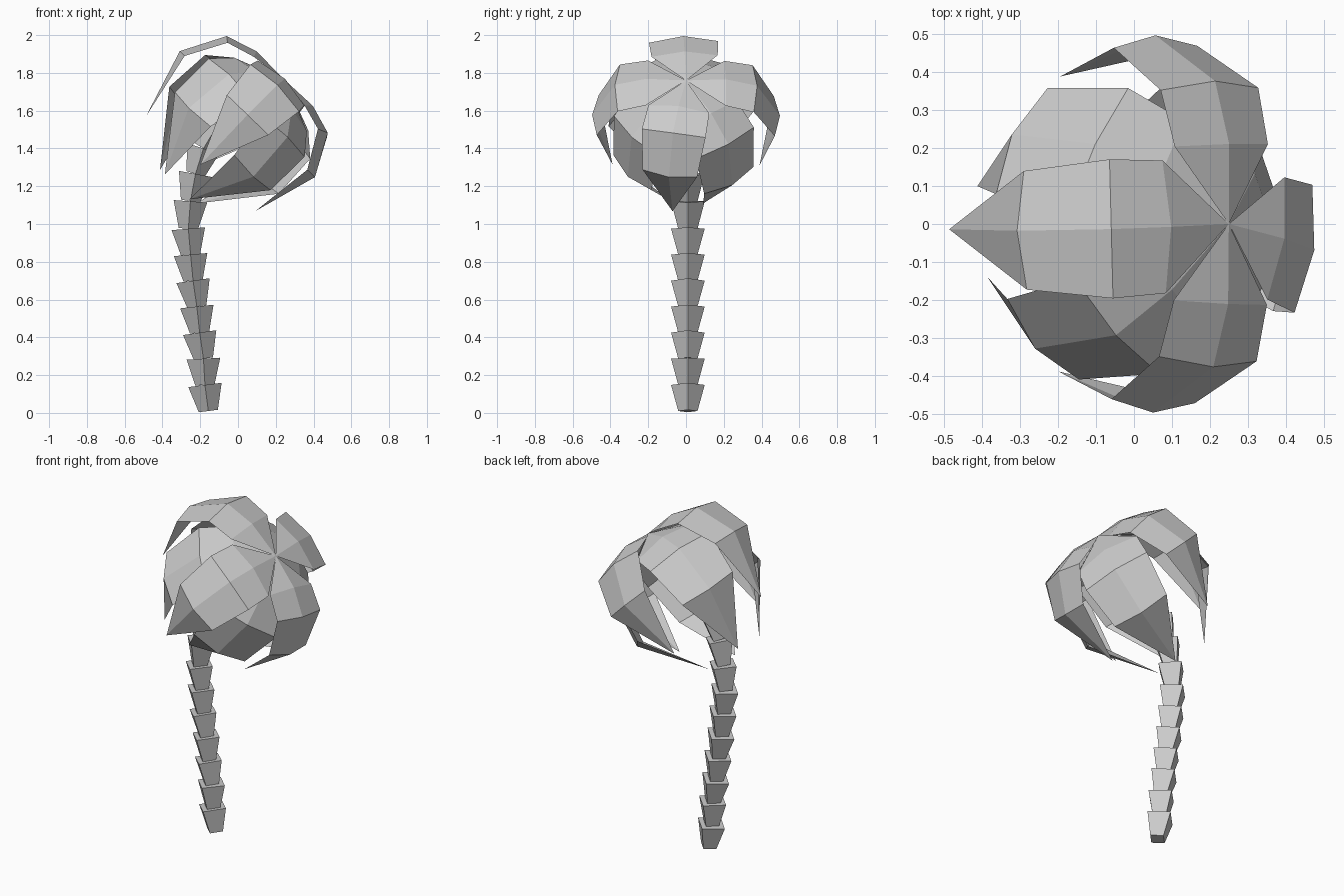
import bpy, bmesh, math
from mathutils import Vector, Matrix

if "Cube" in bpy.data.objects:
    bpy.data.objects.remove(bpy.data.objects["Cube"])


def make_object(name, bm):
    bmesh.ops.recalc_face_normals(bm, faces=bm.faces)
    me = bpy.data.meshes.new(name)
    bm.to_mesh(me)
    bm.free()
    ob = bpy.data.objects.new(name, me)
    bpy.context.collection.objects.link(ob)
    return ob


# Trunk: stacked four-sided flared segments following a hooked path (x, z)
path = [(-0.157, 0.01), (-0.175, 0.148), (-0.183, 0.287), (-0.203, 0.425),
        (-0.218, 0.563), (-0.238, 0.70), (-0.251, 0.838), (-0.263, 0.975),
        (-0.252, 1.12), (-0.225, 1.265), (-0.183, 1.40), (-0.11, 1.52),
        (-0.02, 1.61), (0.07, 1.685), (0.16, 1.74)]
bm = bmesh.new()
for a, b in zip(path, path[1:]):
    p, q = Vector((a[0], 0.01, a[1])), Vector((b[0], 0.01, b[1]))
    d = q - p
    tilt = Matrix.Rotation(math.atan2(d.x, d.z), 4, 'Y')
    bmesh.ops.create_cone(bm, cap_ends=True, segments=4, radius1=0.051,
                          radius2=0.089, depth=d.length,
                          matrix=Matrix.Translation((p + q) / 2) @ tilt)
make_object("trunk", bm)

# Leaf shape: (reach, height, half width) of each row along the ridge
rows = [(0.21, 0.005, 0.17), (0.375, -0.045, 0.178), (0.495, -0.268, 0.152)]
tip = (0.387, -0.63)
ROOT = Vector((0.25, 0, 1.76))
CROWN = Matrix.Translation(ROOT) @ Matrix.Rotation(math.radians(44), 4, 'Y')


def leaf(name, angle, scale, droop):
    bm = bmesh.new()
    pts = [(0, 0)] + [r[:2] for r in rows] + [tip]
    root = bm.verts.new((0, 0, 0))
    grid = []
    for i, (r, h, w) in enumerate(rows, 1):
        t = Vector((pts[i + 1][0] - pts[i - 1][0], pts[i + 1][1] - pts[i - 1][1])).normalized()
        dr, dh = t.y * 0.03, -t.x * 0.03      # edges sag below the ridge
        grid.append([bm.verts.new((r + dr, -w, h + dh)), bm.verts.new((r, 0, h)),
                     bm.verts.new((r + dr, w, h + dh))])
    end = bm.verts.new((tip[0], 0, tip[1]))
    for k in (0, 1):
        bm.faces.new((root, grid[0][k], grid[0][k + 1]))
        for a, b in zip(grid, grid[1:]):
            bm.faces.new((a[k], b[k], b[k + 1], a[k + 1]))
        bm.faces.new((grid[-1][k], end, grid[-1][k + 1]))
    bm.transform(CROWN @ Matrix.Rotation(math.radians(angle), 4, 'Z')
                 @ Matrix.Rotation(math.radians(droop), 4, 'Y') @ Matrix.Scale(scale, 4))
    make_object(name, bm)


# Crown: four spreading leaves and four drooping ones between them
for i, (ang, s) in enumerate([(182, 1.03), (-11, 0.965), (91, 1.005), (268, 1.005)]):
    leaf(f"upper_leaf_{i + 1}", ang, s, 0)
for i, (ang, s, droop) in enumerate([(231, 1.11, 19), (146, 1.11, 19),
                                     (307, 1.1, 23), (38, 1.09, 21)]):
    leaf(f"lower_leaf_{i + 1}", ang, s, droop)
